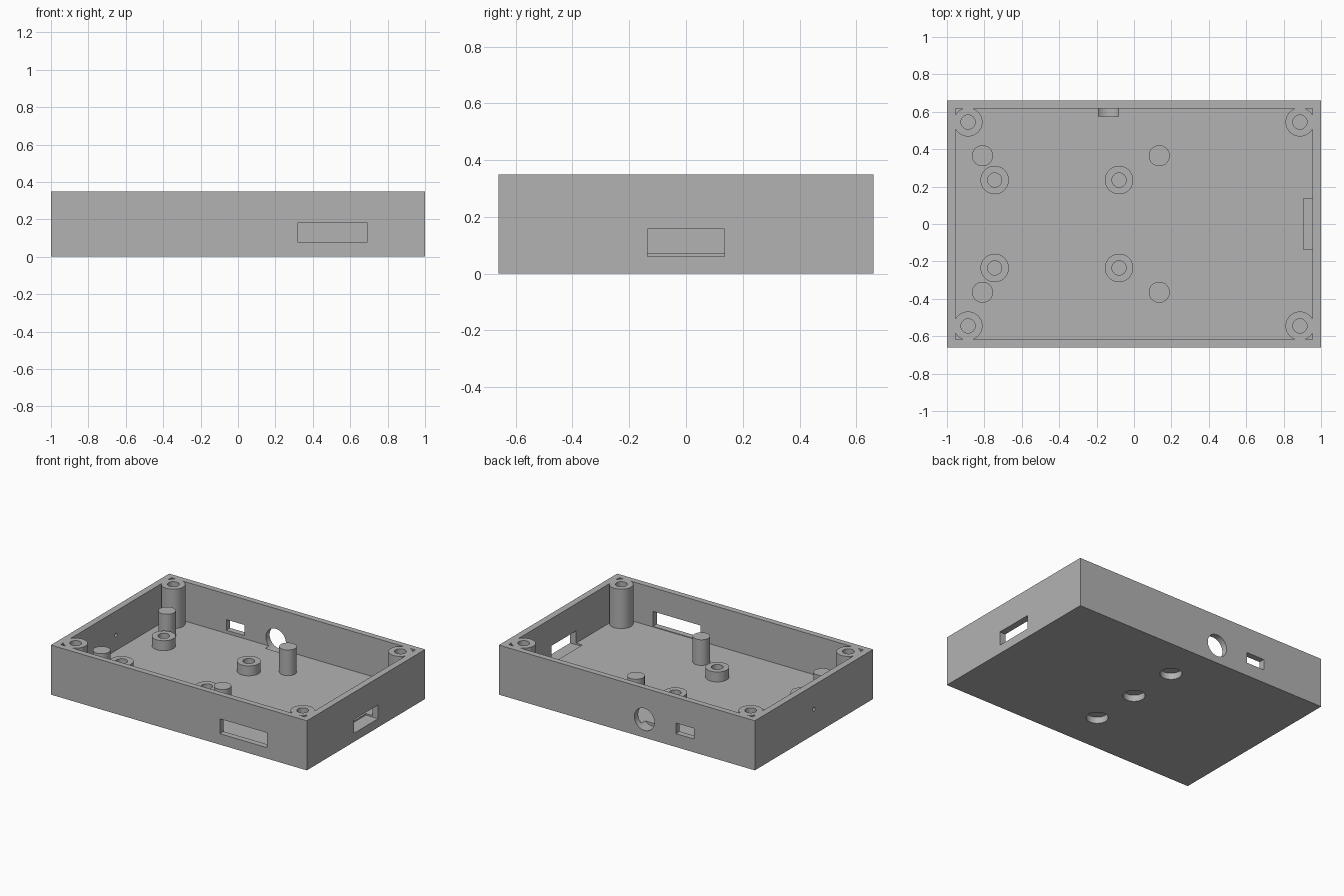
import bpy
import bmesh
import math
from mathutils import Matrix, Vector

cube = bpy.data.objects.get("Cube")
if cube:
    bpy.data.objects.remove(cube, do_unlink=True)

HALF_X, HALF_Y, HEIGHT = 1.0, 0.66, 0.35
WALL, FLOOR = 0.046, 0.072
POST_R, HOLE_R = 0.077, 0.038

grey = bpy.data.materials.new("plain grey plastic")
grey.use_nodes = True
colour = (0.45, 0.45, 0.45, 1)
grey.diffuse_color = colour
grey.node_tree.nodes["Principled BSDF"].inputs["Base Color"].default_value = colour


def finish(name, bm):
    bmesh.ops.recalc_face_normals(bm, faces=bm.faces)
    mesh = bpy.data.meshes.new(name)
    bm.to_mesh(mesh)
    bm.free()
    mesh.materials.append(grey)
    obj = bpy.data.objects.new(name, mesh)
    bpy.context.collection.objects.link(obj)
    return obj


def box(name, low, high):
    bm = bmesh.new()
    low, high = Vector(low), Vector(high)
    size = Matrix.Diagonal((high - low).to_4d())
    size[3][3] = 1
    bmesh.ops.create_cube(bm, size=1, matrix=Matrix.Translation((low + high) / 2) @ size)
    return finish(name, bm)


def cylinder(name, centre, radius, length, axis="Z", segments=48):
    bm = bmesh.new()
    turn = {"X": Matrix.Rotation(math.pi / 2, 4, "Y"),
            "Y": Matrix.Rotation(math.pi / 2, 4, "X"),
            "Z": Matrix.Identity(4)}[axis]
    bmesh.ops.create_cone(bm, cap_ends=True, segments=segments, radius1=radius,
                          radius2=radius, depth=length,
                          matrix=Matrix.Translation(centre) @ turn)
    return finish(name, bm)


def upright(name, x, y, z0, z1, radius):
    return cylinder(name, (x, y, (z0 + z1) / 2), radius, z1 - z0)


def combine(target, tool, operation):
    mod = target.modifiers.new(operation.lower(), "BOOLEAN")
    mod.operation, mod.solver, mod.object = operation, "EXACT", tool
    bpy.context.view_layer.objects.active = target
    bpy.ops.object.modifier_apply(modifier=mod.name)
    bpy.data.objects.remove(tool, do_unlink=True)


def smooth(obj):
    bpy.ops.object.select_all(action="DESELECT")
    obj.select_set(True)
    bpy.context.view_layer.objects.active = obj
    bpy.ops.object.shade_smooth_by_angle(angle=math.radians(30))


# Open tray with walls and floor
tray = box("enclosure_tray", (-HALF_X, -HALF_Y, 0), (HALF_X, HALF_Y, HEIGHT))
inner_x, inner_y = HALF_X - WALL, HALF_Y - WALL + 0.004
combine(tray, box("cavity_cutter", (-inner_x, -inner_y, FLOOR), (inner_x, inner_y, 1)),
        "DIFFERENCE")

# Corner screw posts, flush with the rim
corners = [(sx * 0.887, sy * 0.545) for sx in (-1, 1) for sy in (-1, 1)]
for x, y in corners:
    combine(tray, upright("corner_post", x, y, FLOOR / 2, HEIGHT, POST_R), "UNION")
for x, y in corners:
    combine(tray, upright("screw_hole_cutter", x, y, FLOOR + 0.01, 1, HOLE_R), "DIFFERENCE")

# Openings in the walls, and round recesses underneath
cutters = [
    box("front_slot_cutter", (0.32, -0.8, 0.077), (0.69, -0.58, 0.182)),
    box("side_slot_cutter", (0.905, -0.136, 0.061), (1.2, 0.136, 0.158)),
    box("back_slot_cutter", (-0.524, 0.575, 0.094), (-0.383, 0.8, 0.169)),
    cylinder("back_round_cutter", (-0.137, 0.675, 0.129), 0.078, 0.2, "Y"),
    cylinder("pin_hole_cutter", (-HALF_X, 0, 0.18), 0.013, 0.2, "X", 24),
]
cutters += [upright("recess_cutter", 0, y, -0.1, 0.045, 0.07) for y in (-0.365, 0, 0.365)]
for cutter in cutters:
    combine(tray, cutter, "DIFFERENCE")
smooth(tray)

# Low ring standoffs and tall support pins on the floor
for side, sy in (("front", -1), ("back", 1)):
    for end, ring_x, pin_x in (("right", -0.745, -0.81), ("left", -0.08, 0.135)):
        ring = upright(f"{side}_{end}_standoff", ring_x, sy * 0.235, FLOOR - 0.01, 0.142, 0.076)
        combine(ring, upright("ring_cutter", ring_x, sy * 0.235, 0, 1, HOLE_R), "DIFFERENCE")
        smooth(ring)
        smooth(upright(f"{side}_{end}_pin", pin_x, sy * 0.365, FLOOR - 0.01, 0.253, 0.056))
